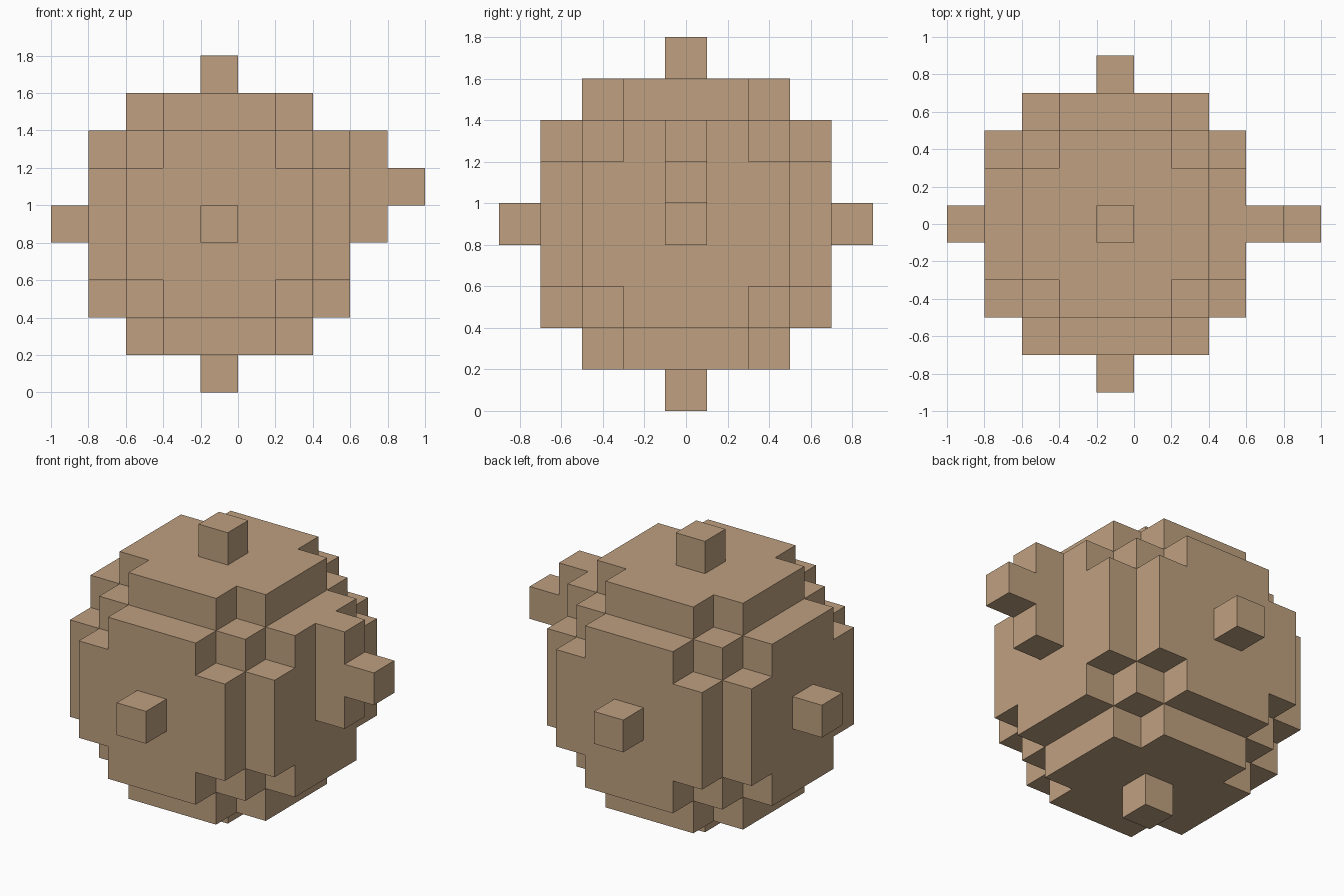
import bpy
import bmesh
from itertools import product
from mathutils import Vector

if "Cube" in bpy.data.objects:
    bpy.data.objects.remove(bpy.data.objects["Cube"], do_unlink=True)

SIZE = 0.2                          # edge of one block
CENTRE = Vector((-0.1, 0.0, 0.9))   # middle of the ball
RADIUS = 4                          # ball radius in blocks

# Tan material
tan = bpy.data.materials.new("tan")
tan.use_nodes = True
colour = (0.521, 0.352, 0.216, 1.0)
tan.diffuse_color = colour
bsdf = tan.node_tree.nodes["Principled BSDF"]
bsdf.inputs["Base Color"].default_value = colour
bsdf.inputs["Roughness"].default_value = 0.9

# Parts as sets of grid cells
span = range(-RADIUS + 1, RADIUS)
parts = {
    "ball_body": {c for c in product(span, repeat=3)
                  if sum(v * v for v in c) < RADIUS * RADIUS},
    "left_bracket": {(4, 0, 0), (4, 0, 1), (4, 0, 2), (5, 0, 1)},
    "right_stud": {(-4, 0, 0)},
    "front_stud": {(0, -4, 0)},
    "back_stud": {(0, 4, 0)},
    "top_stud": {(0, 0, 4)},
    "bottom_stud": {(0, 0, -4)},
}
filled = set().union(*parts.values())


def build_blocks(name, cells):
    """Skin the outer faces of a set of cells and merge flat areas."""
    bm = bmesh.new()
    corners = {}

    def corner(p):
        key = tuple(round(v * 2) for v in p)
        if key not in corners:
            corners[key] = bm.verts.new(CENTRE + p * SIZE)
        return corners[key]

    for cell in sorted(cells):
        for axis, sign in product(range(3), (-1, 1)):
            n = Vector((0, 0, 0))
            n[axis] = sign
            if tuple(int(c + d) for c, d in zip(cell, n)) in filled:
                continue
            u = Vector((0, 0, 0))
            u[(axis + 1) % 3] = 0.5
            v = n.cross(u)
            mid = Vector(cell) + n * 0.5
            bm.faces.new([corner(mid + a * u + b * v)
                          for a, b in ((-1, -1), (1, -1), (1, 1), (-1, 1))])

    bmesh.ops.dissolve_limit(bm, angle_limit=0.01, verts=bm.verts[:],
                             edges=bm.edges[:])
    mesh = bpy.data.meshes.new(name)
    bm.to_mesh(mesh)
    bm.free()
    mesh.materials.append(tan)
    obj = bpy.data.objects.new(name, mesh)
    bpy.context.collection.objects.link(obj)


for part_name, part_cells in parts.items():
    build_blocks(part_name, part_cells)
